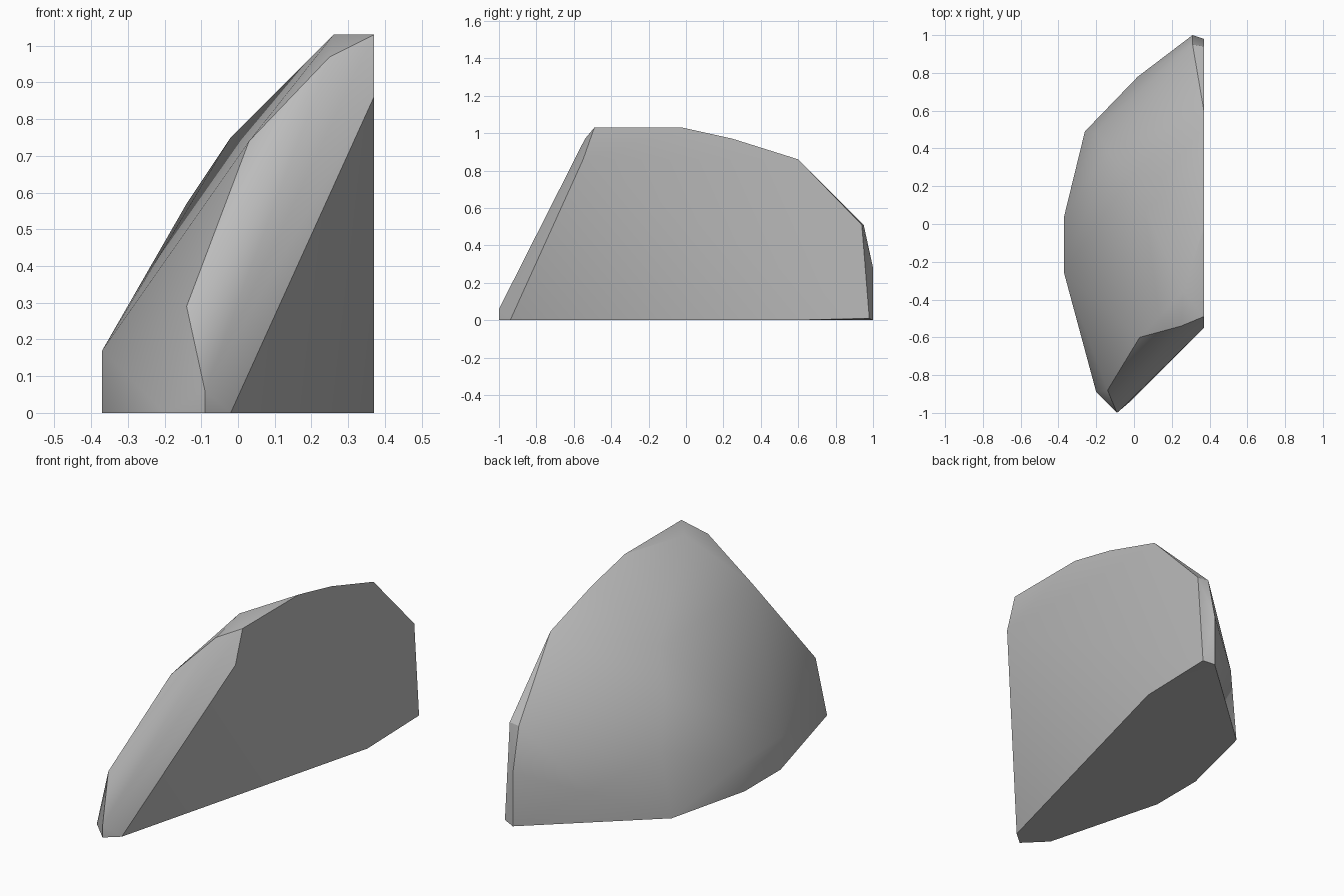
import bpy, bmesh, math

cube = bpy.data.objects.get("Cube")
if cube:
    bpy.data.objects.remove(cube, do_unlink=True)

# Corner points of the convex rock chunk, grouped by region
base = [(-.02, -.94, 0), (.37, .55, 0), (.31, 1, 0), (-.26, .49, 0),
        (-.37, .04, 0), (-.37, -.26, 0), (-.2, -.89, 0), (-.09, -1, 0)]
front_rim = [(-.09, -1, .06), (-.14, -.88, .29), (.03, -.6, .74),
             (.25, -.54, .97), (.37, -.49, 1.03), (.37, -.55, .86)]
flat_side_rim = [(.37, -.02, 1.03), (.37, .25, .97), (.37, .6, .86),
                 (.37, .94, .51), (.37, .98, .01)]
back_corner = [(.31, .95, .51), (.31, 1, .28), (.02, .78, .17)]
outer_dome = [(-.37, .04, .16), (-.37, -.26, .17), (-.2, .49, .33),
              (-.14, .38, .57), (-.02, .25, .75), (.26, -.36, 1.03)]

# Wrap the points in a faceted skin
bm = bmesh.new()
for p in base + front_rim + flat_side_rim + back_corner + outer_dome:
    bm.verts.new(p)
hull = bmesh.ops.convex_hull(bm, input=bm.verts[:])
loose = [v for v in bm.verts if not v.link_faces]
bmesh.ops.delete(bm, geom=loose, context='VERTS')
bmesh.ops.dissolve_limit(bm, angle_limit=math.radians(1),
                         verts=bm.verts[:], edges=bm.edges[:])
bmesh.ops.recalc_face_normals(bm, faces=bm.faces[:])
mesh = bpy.data.meshes.new("rock_chunk")
bm.to_mesh(mesh)
bm.free()
rock = bpy.data.objects.new("rock_chunk", mesh)
bpy.context.collection.objects.link(rock)

# Plain stone colour
stone = bpy.data.materials.new("stone_grey")
stone.use_nodes = True
color = (.5, .5, .5, 1)
stone.diffuse_color = color
stone.node_tree.nodes["Principled BSDF"].inputs["Base Color"].default_value = color
mesh.materials.append(stone)

# Soft facets with sharp outer edges
bpy.ops.object.select_all(action='DESELECT')
rock.select_set(True)
bpy.context.view_layer.objects.active = rock
bpy.ops.object.shade_smooth_by_angle(angle=math.radians(30))
